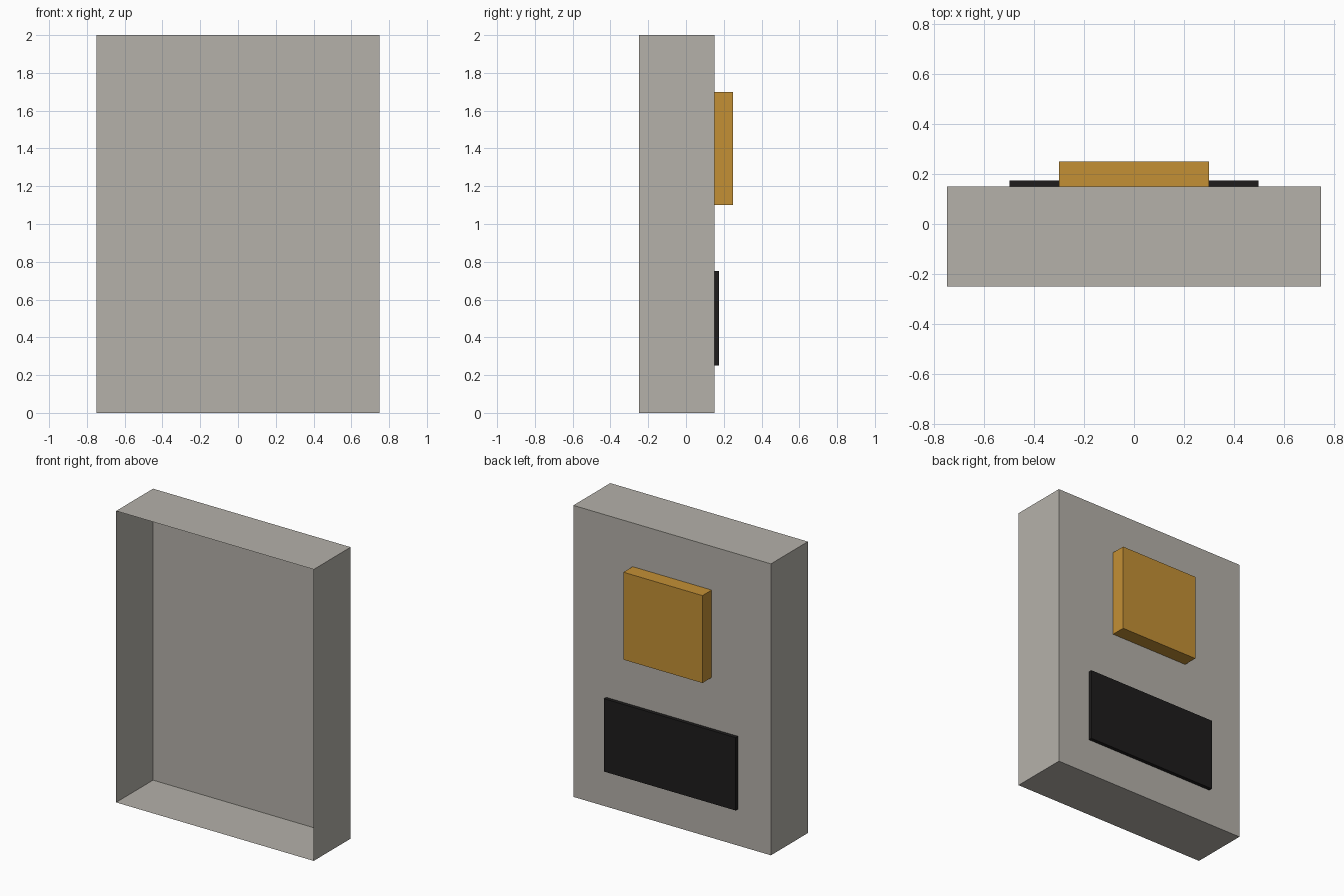
import bpy
import bmesh
from mathutils import Vector

default = bpy.data.objects.get("Cube")
if default:
    bpy.data.objects.remove(default, do_unlink=True)


def material(name, rgb):
    mat = bpy.data.materials.new(name)
    mat.use_nodes = True
    color = (*rgb, 1.0)
    mat.diffuse_color = color
    mat.node_tree.nodes["Principled BSDF"].inputs["Base Color"].default_value = color
    return mat


def open_box(name, low, high, mat):
    """Thin-walled box between two corners, with its front (-y) side left open."""
    low, high = Vector(low), Vector(high)
    bm = bmesh.new()
    bmesh.ops.create_cube(bm, size=1)
    bmesh.ops.scale(bm, vec=high - low, verts=bm.verts)
    bm.normal_update()
    front = [f for f in bm.faces if f.normal.y < -0.9]
    bmesh.ops.delete(bm, geom=front, context="FACES")
    mesh = bpy.data.meshes.new(name)
    bm.to_mesh(mesh)
    bm.free()
    mesh.materials.append(mat)
    obj = bpy.data.objects.new(name, mesh)
    obj.location = (low + high) / 2
    bpy.context.collection.objects.link(obj)
    return obj


grey = material("warm grey", (0.46, 0.44, 0.40))
amber = material("amber", (0.55, 0.28, 0.036))
black = material("black", (0.013, 0.012, 0.012))

# Shallow casing, open at the front
open_box("casing", (-0.75, -0.25, 0), (0.75, 0.15, 2), grey)

# Blocks on the back panel; their hidden contact sides are left open
open_box("back_block", (-0.3, 0.15, 1.1), (0.3, 0.25, 1.7), amber)
open_box("back_plate", (-0.5, 0.15, 0.25), (0.5, 0.175, 0.75), black)
